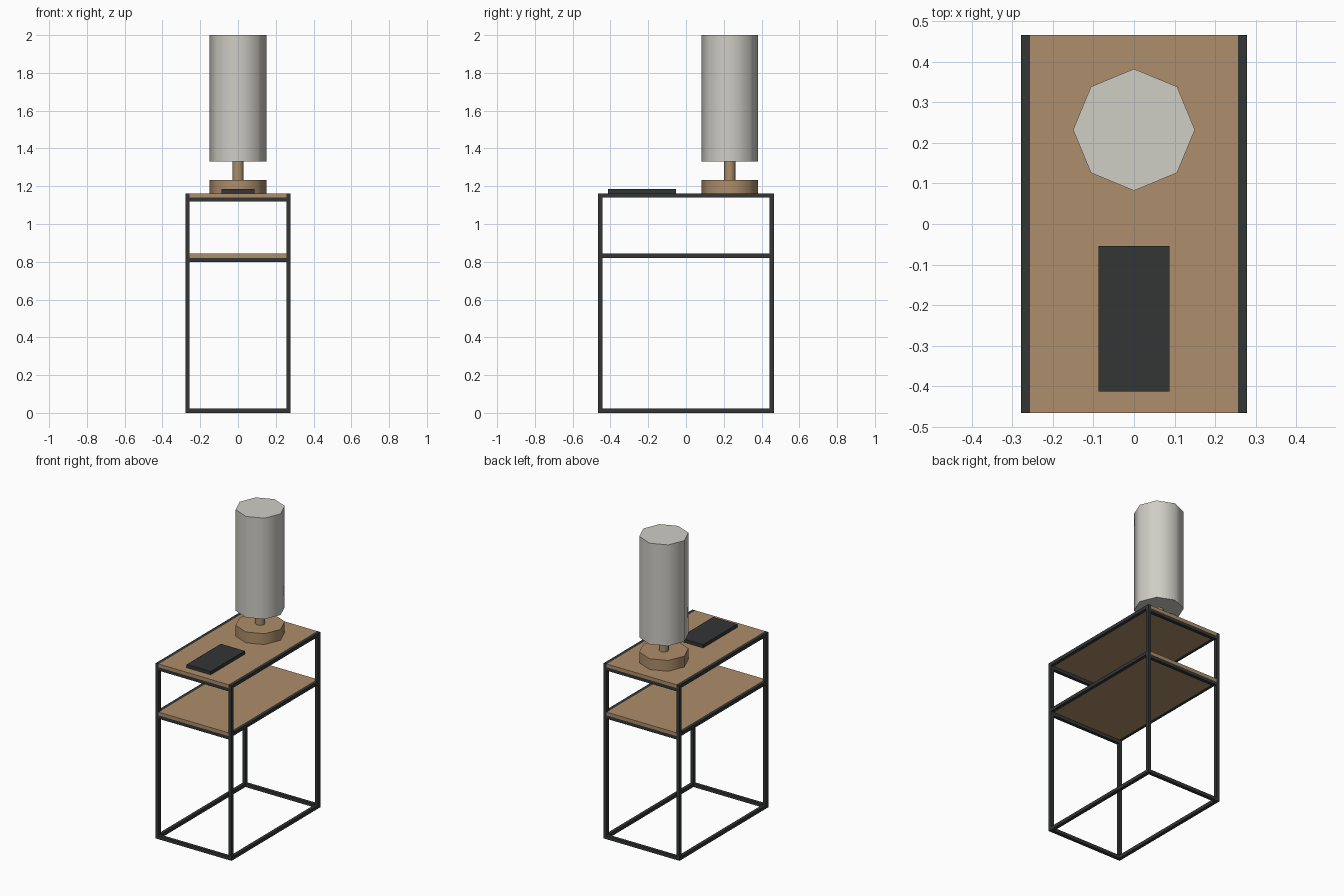
import bpy, math

if "Cube" in bpy.data.objects:
    bpy.data.objects.remove(bpy.data.objects["Cube"])

def material(name, rgb):
    m = bpy.data.materials.new(name)
    m.diffuse_color = (*rgb, 1)
    m.use_nodes = True
    m.node_tree.nodes["Principled BSDF"].inputs["Base Color"].default_value = m.diffuse_color
    return m

METAL = material("dark_metal", (0.033, 0.035, 0.036))
WOOD = material("wood", (0.42, 0.27, 0.145))
FABRIC = material("pale_fabric", (0.62, 0.61, 0.56))

def box(name, mat, x, y, z):
    """Box from (min, max) ranges on each axis."""
    bpy.ops.mesh.primitive_cube_add(size=1, location=[sum(r) / 2 for r in (x, y, z)])
    o = bpy.context.object
    o.name = name
    o.scale = [r[1] - r[0] for r in (x, y, z)]
    bpy.ops.object.transform_apply(location=False, rotation=False, scale=True)
    o.data.materials.append(mat)

def octagon(name, mat, radius, z0, z1):
    bpy.ops.mesh.primitive_cylinder_add(vertices=8, radius=radius, depth=z1 - z0,
                                        location=(0, LAMP_Y, (z0 + z1) / 2))
    o = bpy.context.object
    o.name = name
    o.data.materials.append(mat)
    bpy.ops.object.shade_smooth_by_angle(angle=math.radians(60))

HX, HY, T = 0.278, 0.465, 0.022   # half width, half depth, bar thickness
TOP, SHELF = 1.162, 0.843         # upper surfaces of the two boards
LAMP_Y = 0.232

def bar(s, half):
    """Range of a bar on side s, flush with the outer limit."""
    return (half - T, half) if s > 0 else (-half, -half + T)

inner_x, inner_y = (-HX + T, HX - T), (-HY + T, HY - T)

# Legs and side rails
for sx, side in ((-1, "left"), (1, "right")):
    for sy, end in ((-1, "front"), (1, "back")):
        box(f"{end}_{side}_leg", METAL, bar(sx, HX), bar(sy, HY), (0, TOP - T))
    box(f"top_{side}_rail", METAL, bar(sx, HX), (-HY, HY), (TOP - T, TOP))
    box(f"shelf_{side}_rail", METAL, bar(sx, HX), inner_y, (SHELF - T, SHELF))
    box(f"bottom_{side}_rail", METAL, bar(sx, HX), inner_y, (0, T))

# Front and back rails, tucked under the boards
for sy, end in ((-1, "front"), (1, "back")):
    for level, z in (("top", TOP - 2 * T), ("shelf", SHELF - 2 * T), ("bottom", 0)):
        box(f"{level}_{end}_rail", METAL, inner_x, bar(sy, HY), (z, z + T))

# Wooden boards
box("table_top", WOOD, inner_x, (-HY, HY), (TOP - T, TOP))
box("shelf", WOOD, inner_x, (-HY, HY), (SHELF - T, SHELF))

# Dark book on the top
box("book", METAL, (-0.088, 0.088), (-0.412, -0.054), (TOP, 1.184))

# Lamp
octagon("lamp_base", WOOD, 0.15, TOP, 1.234)
octagon("lamp_stem", WOOD, 0.03, 1.234, 1.33)
octagon("lamp_shade", FABRIC, 0.15, 1.33, 2.0)
